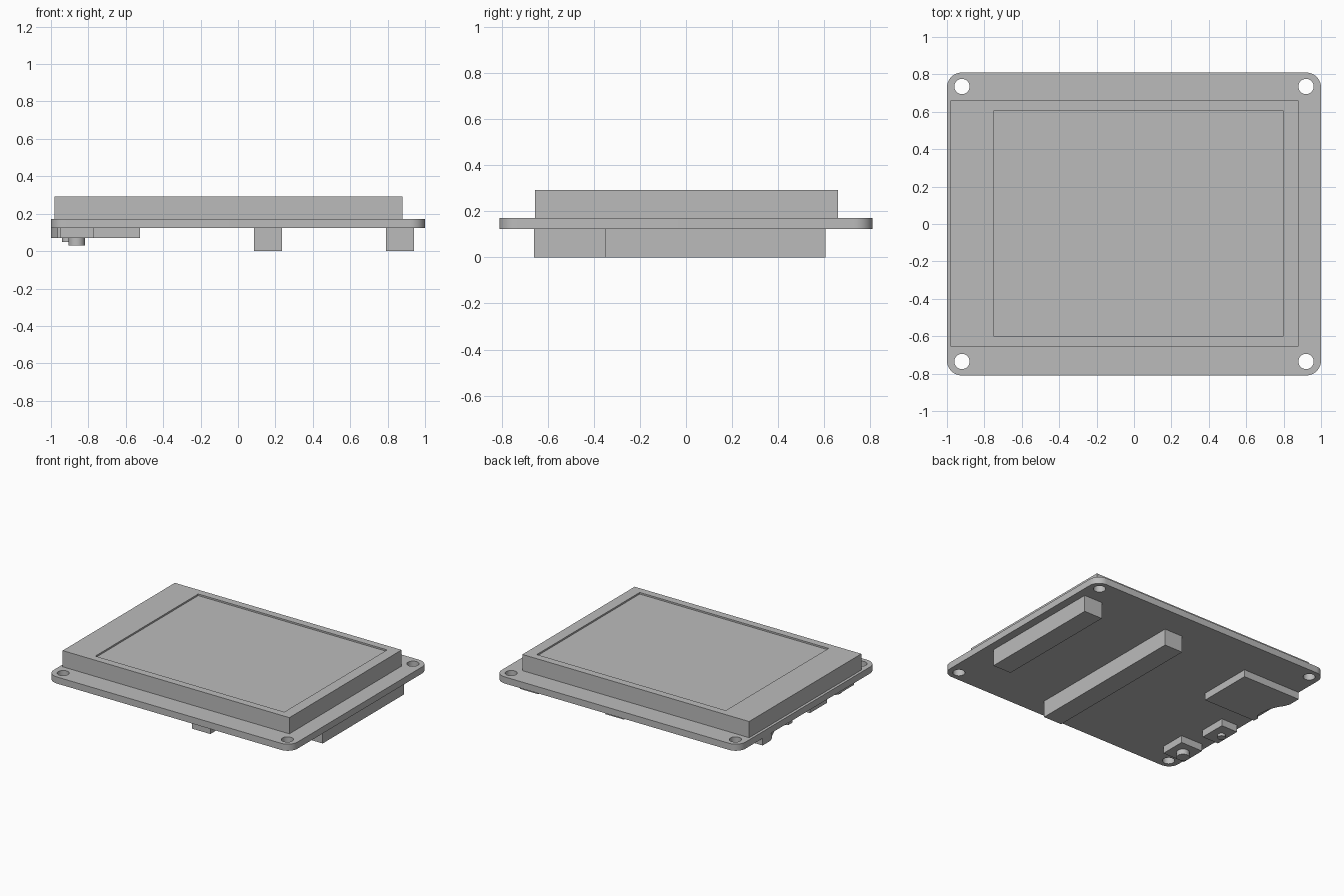
import bpy
import bmesh
from math import cos, sin, pi, radians

if "Cube" in bpy.data.objects:
    bpy.data.objects.remove(bpy.data.objects["Cube"], do_unlink=True)

grey = bpy.data.materials.new("plain grey")
grey.use_nodes = True
grey.diffuse_color = (0.5, 0.5, 0.5, 1)
for node in grey.node_tree.nodes:
    if node.type == 'BSDF_PRINCIPLED':
        node.inputs["Base Color"].default_value = grey.diffuse_color


def rect(x0, x1, y0, y1):
    return [(x0, y0), (x1, y0), (x1, y1), (x0, y1)]


def arc(x, y, r, start=0.0, sweep=2 * pi, steps=32, closed=True):
    count = steps if closed else steps + 1
    return [(x + r * cos(start + sweep * i / steps),
             y + r * sin(start + sweep * i / steps)) for i in range(count)]


def rounded_rect(hx, hy, r):
    points = []
    for i, (sx, sy) in enumerate([(1, 1), (-1, 1), (-1, -1), (1, -1)]):
        points += arc(sx * (hx - r), sy * (hy - r), r, i * pi / 2, pi / 2, 10, False)
    return points


def prism(name, z0, z1, outline, holes=()):
    """Extrude an outline, with optional holes, from z0 up to z1."""
    bm = bmesh.new()
    for loop in [outline, *holes]:
        verts = [bm.verts.new((x, y, z0)) for x, y in loop]
        for i, v in enumerate(verts):
            bm.edges.new((verts[i - 1], v))
    bmesh.ops.triangle_fill(bm, edges=bm.edges[:], use_beauty=True, normal=(0, 0, 1))
    new = bmesh.ops.extrude_face_region(bm, geom=bm.faces[:])["geom"]
    top = [g for g in new if isinstance(g, bmesh.types.BMVert)]
    bmesh.ops.translate(bm, verts=top, vec=(0, 0, z1 - z0))
    bmesh.ops.recalc_face_normals(bm, faces=bm.faces[:])
    mesh = bpy.data.meshes.new(name)
    bm.to_mesh(mesh)
    bm.free()
    mesh.materials.append(grey)
    obj = bpy.data.objects.new(name, mesh)
    bpy.context.collection.objects.link(obj)
    bpy.ops.object.select_all(action='DESELECT')
    obj.select_set(True)
    bpy.context.view_layer.objects.active = obj
    bpy.ops.object.shade_smooth_by_angle(angle=radians(30))
    return obj


BOTTOM, TOP, LOW = 0.123, 0.172, 0.07

# Circuit board with four mounting holes
mounts = [arc(sx * 0.92, sy * 0.735, 0.041) for sx in (-1, 1) for sy in (-1, 1)]
prism("circuit_board", BOTTOM, TOP, rounded_rect(1.0, 0.81, 0.08), mounts)

# Display module: raised bezel around a slightly sunken panel
window = rect(-0.75, 0.8, -0.6, 0.605)
prism("display_bezel", TOP, 0.292, rect(-0.98, 0.88, -0.655, 0.66), [window])
prism("display_panel", TOP, 0.28, window)

# Pin headers underneath
prism("short_header", 0, BOTTOM, rect(0.79, 0.94, -0.35, 0.605))
prism("long_header", 0, BOTTOM, rect(0.085, 0.235, -0.66, 0.605))

# Card slot with a scooped outer edge
prism("card_slot", LOW, BOTTOM,
      [(-0.525, 0.117), (-0.525, 0.53), (-1, 0.53), (-1, 0.44), (-0.985, 0.4),
       (-0.96, 0.36), (-0.935, 0.3), (-0.925, 0.22), (-0.93, 0.18),
       (-0.955, 0.16), (-0.955, 0.117)])

# Push button
prism("button_base", LOW, BOTTOM, rect(-0.95, -0.77, -0.61, -0.42))
prism("button_cap", 0.03, LOW, arc(-0.862, -0.515, 0.044))

# Small antenna socket
prism("socket_base", LOW, BOTTOM, rect(-0.965, -0.832, -0.273, -0.073))
prism("socket_pin", 0.05, LOW, arc(-0.913, -0.173, 0.028))
